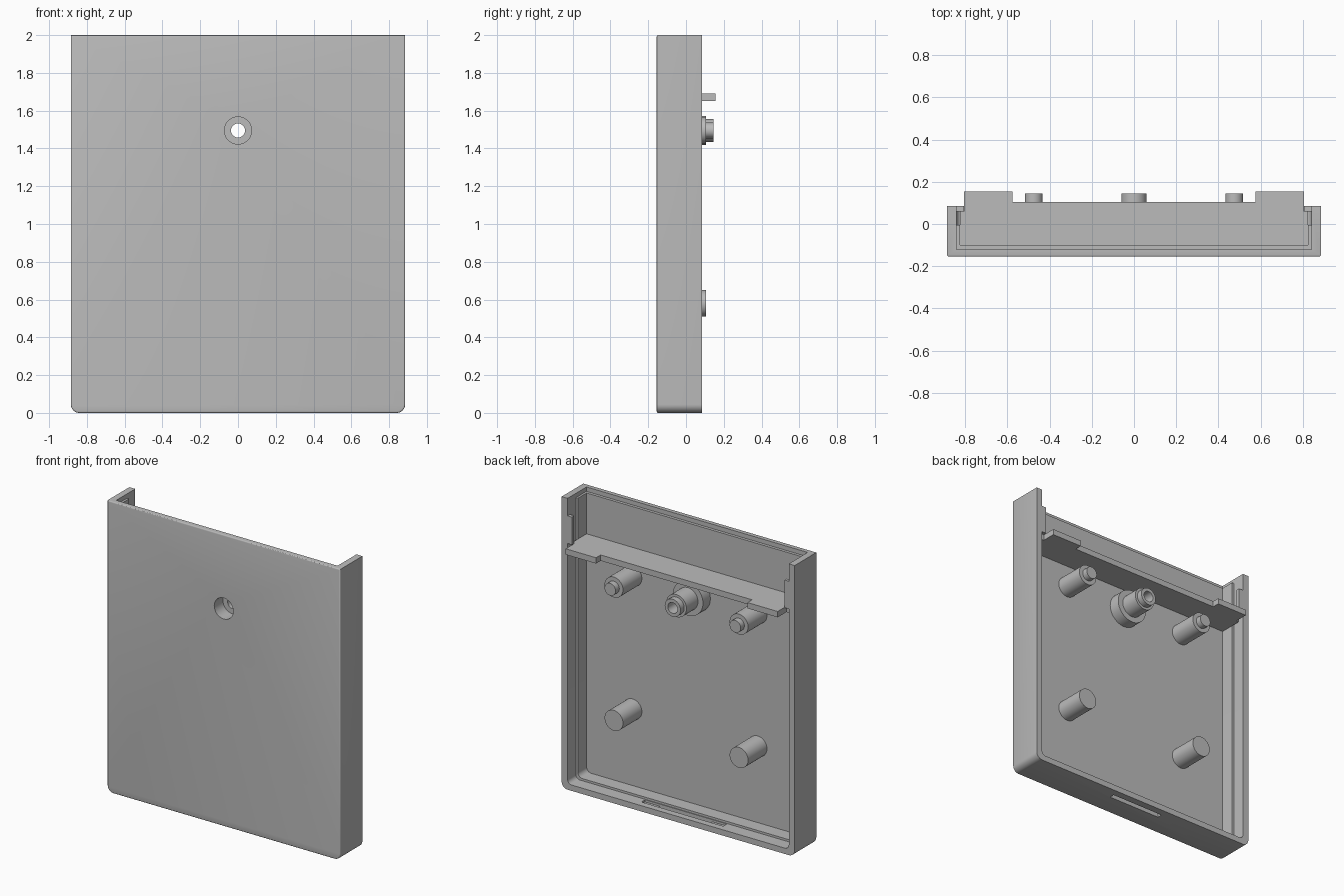
import bpy, bmesh, math
from mathutils import Vector

if "Cube" in bpy.data.objects:
    bpy.data.objects.remove(bpy.data.objects["Cube"], do_unlink=True)

grey = bpy.data.materials.new("plain grey")
GREY = (0.5, 0.5, 0.5, 1)
grey.diffuse_color = GREY
grey.use_nodes = True
grey.node_tree.nodes["Principled BSDF"].inputs["Base Color"].default_value = GREY


def finish(name, bm):
    bmesh.ops.recalc_face_normals(bm, faces=bm.faces)
    mesh = bpy.data.meshes.new(name)
    bm.to_mesh(mesh)
    bm.free()
    mesh.materials.append(grey)
    ob = bpy.data.objects.new(name, mesh)
    bpy.context.collection.objects.link(ob)
    return ob


def smooth(ob):
    bpy.ops.object.select_all(action='DESELECT')
    ob.select_set(True)
    bpy.context.view_layer.objects.active = ob
    bpy.ops.object.shade_smooth_by_angle(angle=math.radians(35))


def extrude(name, points, direction):
    bm = bmesh.new()
    face = bm.faces.new([bm.verts.new(p) for p in points])
    out = bmesh.ops.extrude_face_region(bm, geom=[face])
    moved = [g for g in out["geom"] if isinstance(g, bmesh.types.BMVert)]
    bmesh.ops.translate(bm, verts=moved, vec=Vector(direction))
    return finish(name, bm)


def tray(name, half, bottom, top, radius, y0, y1):
    """Upright slab whose two lower corners are rounded."""
    pts = [(half, y0, top), (-half, y0, top)]
    for side, start in ((-1, 180), (1, 270)):
        for i in range(9):
            a = math.radians(start + i * 90 / 8)
            pts.append((side * (half - radius) + radius * math.cos(a), y0,
                        bottom + radius + radius * math.sin(a)))
    return extrude(name, pts, (0, y1 - y0, 0))


def box(name, x0, x1, y0, y1, z0, z1):
    pts = [(x0, y0, z0), (x1, y0, z0), (x1, y1, z0), (x0, y1, z0)]
    return extrude(name, pts, (0, 0, z1 - z0))


def lathe(name, profile, cx, cz, steps=48):
    """Spin (radius, y) points about a front-to-back axis."""
    bm = bmesh.new()
    verts = [bm.verts.new((r, y, 0)) for r, y in profile]
    edges = [bm.edges.new((a, b)) for a, b in zip(verts, verts[1:] + verts[:1])]
    bmesh.ops.spin(bm, geom=verts + edges, cent=(0, 0, 0), axis=(0, 1, 0),
                   angle=math.tau, steps=steps)
    bmesh.ops.remove_doubles(bm, verts=bm.verts, dist=0.0001)
    bmesh.ops.translate(bm, verts=bm.verts, vec=(cx, 0, cz))
    ob = finish(name, bm)
    smooth(ob)
    return ob


def apply_modifier(ob, mod):
    bpy.context.view_layer.objects.active = ob
    bpy.ops.object.modifier_apply(modifier=mod.name)


def cut(ob, cutter):
    mod = ob.modifiers.new("cut", 'BOOLEAN')
    mod.operation, mod.solver, mod.object = 'DIFFERENCE', 'EXACT', cutter
    apply_modifier(ob, mod)
    bpy.data.objects.remove(cutter, do_unlink=True)


# Cover shell with softened front edges
SCREW_Z, POST_X = 1.495, 0.475
shell = tray("cover_shell", 0.885, 0, 2, 0.045, -0.155, 0.085)
bm = bmesh.new()
bm.from_mesh(shell.data)
rim = [e for e in bm.edges if all(v.co.y < -0.15 for v in e.verts)]
bmesh.ops.bevel(bm, geom=rim, offset=0.008, segments=3, profile=0.5, affect='EDGES')
bm.to_mesh(shell.data)
bm.free()

# Cavity, stepped rim, open top with its rabbet
cut(shell, tray("cavity", 0.825, 0.055, 2.2, 0.035, -0.1, 0.3))
cut(shell, tray("rim_step", 0.84, 0.04, 2.2, 0.03, -0.005, 0.3))
cut(shell, box("top_rabbet", -0.84, 0.84, -0.12, 0.3, 1.97, 2.2))

# Latch slot in the bottom wall, with a wider pocket inside
cut(shell, box("latch_pocket", -0.31, 0.31, 0, 0.04, 0.025, 0.05))
cut(shell, box("latch_slot", -0.2, 0.2, 0, 0.035, -0.1, 0.05))

# Screw recess in the front face
cut(shell, lathe("screw_recess", [(0, -0.3), (0.072, -0.3), (0.072, -0.05), (0, -0.05)],
                 0, SCREW_Z))
smooth(shell)

# Hollow screw boss
lathe("screw_boss", [(0.072, -0.1), (0.072, -0.06), (0.037, -0.06), (0.037, 0.145),
                     (0.06, 0.145), (0.06, 0.105), (0.077, 0.105), (0.077, -0.02),
                     (0.115, -0.02), (0.115, -0.1)], 0, SCREW_Z)

# Shelf with a wider lug at each end
half = [(0.825, -0.11), (0.825, 0.06), (0.805, 0.06), (0.805, 0.155),
        (0.575, 0.155), (0.575, 0.105)]
outline = half + [(-x, y) for x, y in reversed(half)]
extrude("shelf", [(x, y, 1.65) for x, y in outline], (0, 0, 0.04))

for side, label in ((1, "left"), (-1, "right")):
    # Stepped locating pins, plain support posts, and side wall catches
    lathe(label + "_locating_pin", [(0, -0.11), (0.07, -0.11), (0.07, 0.105),
                                    (0.042, 0.105), (0.042, 0.145), (0, 0.145)],
          side * POST_X, SCREW_Z)
    lathe(label + "_support_post", [(0, -0.11), (0.07, -0.11), (0.07, 0.105), (0, 0.105)],
          side * POST_X, 0.58)
    xs = sorted((side * 0.807, side * 0.845))
    box(label + "_wall_catch", xs[0], xs[1], 0.06, 0.085, 1.69, 1.88)
